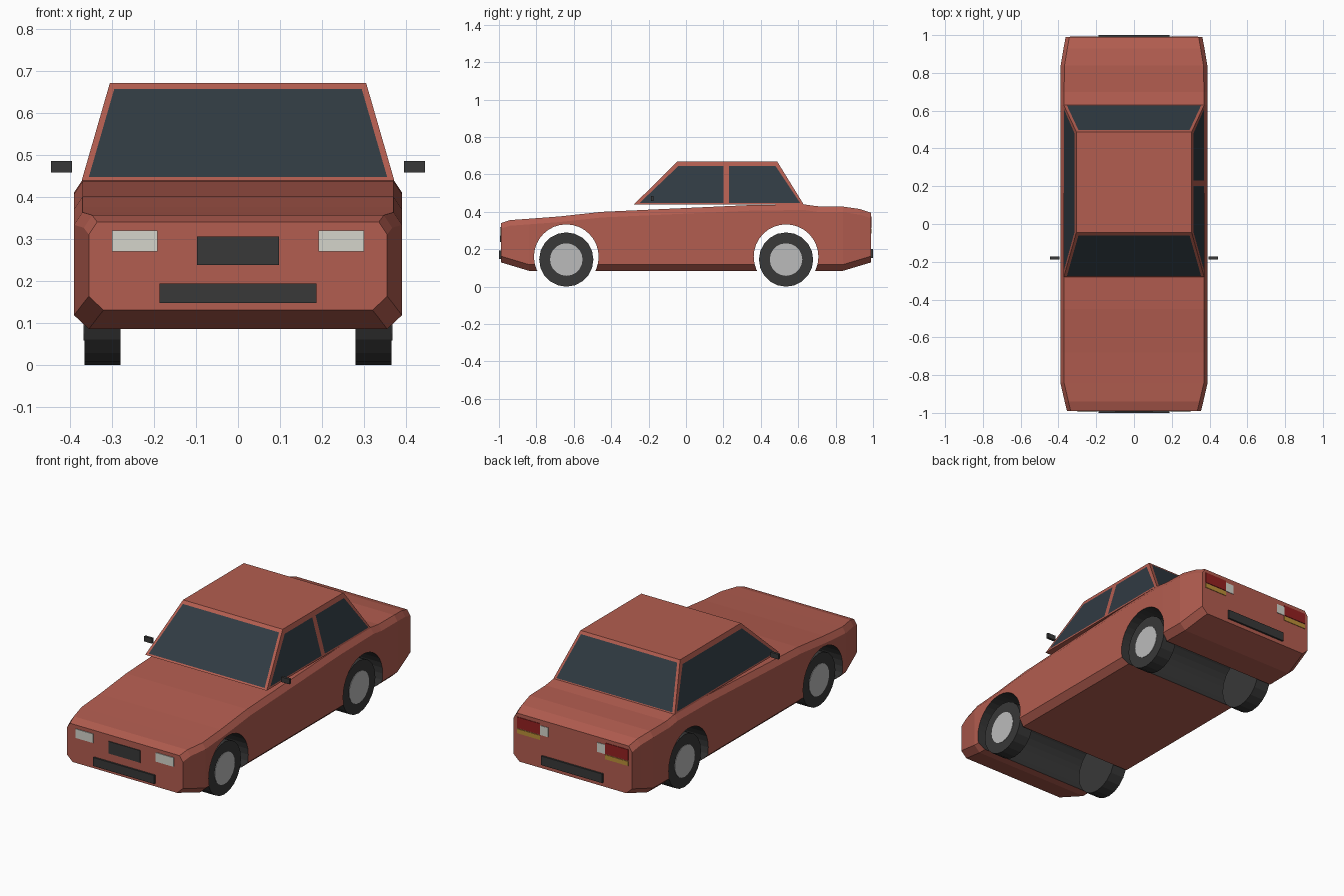
import bpy, bmesh, math
from mathutils import Vector

if "Cube" in bpy.data.objects:
    bpy.data.objects.remove(bpy.data.objects["Cube"])


def mat(name, *rgb):
    m = bpy.data.materials.new(name)
    m.diffuse_color = (*rgb, 1)
    m.use_nodes = True
    m.node_tree.nodes["Principled BSDF"].inputs["Base Color"].default_value = m.diffuse_color
    return m


PAINT = mat("paint", 0.45, 0.11, 0.08)
GLASS = mat("glass", 0.03, 0.043, 0.055)
DARK = mat("dark_trim", 0.04, 0.04, 0.04)
HUB = mat("hub_grey", 0.5, 0.5, 0.5)
LAMP = mat("lamp_white", 0.66, 0.66, 0.6)
RED = mat("lamp_red", 0.3, 0.015, 0.015)
AMBER = mat("lamp_amber", 0.5, 0.28, 0.04)


def mesh_object(name, verts, faces, material):
    me = bpy.data.meshes.new(name)
    me.from_pydata(verts, [], faces)
    bm = bmesh.new()
    bm.from_mesh(me)
    if len(faces) > 1:
        bmesh.ops.recalc_face_normals(bm, faces=bm.faces)
    bm.to_mesh(me)
    bm.free()
    me.materials.append(material)
    ob = bpy.data.objects.new(name, me)
    bpy.context.collection.objects.link(ob)
    return ob


def box(name, x0, x1, y0, y1, z0, z1, material):
    v = [(x, y, z) for x in (x0, x1) for y in (y0, y1) for z in (z0, z1)]
    f = [(0, 1, 3, 2), (4, 6, 7, 5), (0, 4, 5, 1), (2, 3, 7, 6), (0, 2, 6, 4), (1, 5, 7, 3)]
    return mesh_object(name, v, f, material)


def cylinder(name, x, y, z, radius, width, sides, material):
    bpy.ops.mesh.primitive_cylinder_add(vertices=sides, radius=radius, depth=width,
                                        location=(x, y, z), rotation=(0, math.pi / 2, 0))
    ob = bpy.context.object
    ob.name = name
    ob.data.materials.append(material)
    return ob


# Body: octagonal sections lofted from nose to tail (y, half width, top, bottom)
sections = [(-0.99, 0.355, 0.340, 0.13), (-0.94, 0.367, 0.356, 0.115), (-0.84, 0.39, 0.363, 0.085),
            (-0.68, 0.39, 0.375, 0.085), (-0.45, 0.39, 0.400, 0.085), (0.34, 0.39, 0.436, 0.085),
            (0.63, 0.39, 0.440, 0.085), (0.70, 0.39, 0.430, 0.085), (0.84, 0.388, 0.428, 0.085),
            (0.93, 0.373, 0.415, 0.112), (0.99, 0.362, 0.395, 0.13)]
verts, faces = [], []
for y, w, top, bot in sections:
    half = [(w - 0.035, bot), (w, bot + 0.033), (w, top - 0.03), (w - 0.02, top)]
    verts += [(x, y, z) for x, z in half] + [(-x, y, z) for x, z in reversed(half)]
n = len(sections)
for s in range(n - 1):
    for i in range(8):
        j = (i + 1) % 8
        faces.append((s * 8 + i, s * 8 + j, s * 8 + 8 + j, s * 8 + 8 + i))
faces += [tuple(range(8)), tuple(range(n * 8 - 8, n * 8))]
body = mesh_object("body", verts, faces, PAINT)
body.data.materials.append(DARK)

# Wheel arches cut straight through the body, lined dark
AXLES = {"front": -0.64, "rear": 0.535}
for end, y in AXLES.items():
    cutter = cylinder("arch_cutter", 0, y, 0.16, 0.173, 1.2, 32, DARK)
    cutter.hide_render = True
    mod = body.modifiers.new("arch", 'BOOLEAN')
    mod.operation, mod.solver, mod.object = 'DIFFERENCE', 'EXACT', cutter
    mod.material_mode = 'TRANSFER'
    bpy.context.view_layer.objects.active = body
    bpy.ops.object.modifier_apply(modifier=mod.name)
    bpy.data.objects.remove(cutter)

# Cabin: tapered block
ZB, ZT, WB, WT = 0.438, 0.67, 0.372, 0.305
base = [(-WB, -0.28, ZB), (WB, -0.28, ZB), (WB, 0.63, ZB), (-WB, 0.63, ZB)]
roof = [(-WT, -0.045, ZT), (WT, -0.045, ZT), (WT, 0.487, ZT), (-WT, 0.487, ZT)]
mesh_object("cabin", base + roof,
            [(0, 1, 2, 3), (4, 5, 6, 7)] + [(i, (i + 1) % 4, (i + 1) % 4 + 4, i + 4) for i in range(4)],
            PAINT)


# Windows: thin panes lying just proud of the cabin faces
def pane(name, pts):
    p = [Vector(q) for q in pts]
    nrm = (p[1] - p[0]).cross(p[3] - p[0]).normalized()
    mesh_object(name, [q + nrm * 0.002 for q in p], [(0, 1, 2, 3)], GLASS)


def along(a, b, z):
    return Vector(a).lerp(Vector(b), (z - ZB) / (ZT - ZB))


def end_window(name, left, right, low=0.445, high=0.655):
    inset = Vector((0.015 if left < right else -0.015, 0, 0))
    a, b = (0, 1) if left < right else (2, 3)
    pane(name, [along(base[a], roof[a], low) + inset, along(base[b], roof[b], low) - inset,
                along(base[b], roof[b], high) - inset, along(base[a], roof[a], high) + inset])


end_window("windshield", -1, 1)
end_window("rear_window", 1, -1)


def side_window(name, side, y0, y1, y2, y3, low=0.447, high=0.645):
    def x(z):
        return side * (WB + (WT - WB) * (z - ZB) / (ZT - ZB))
    pts = [(x(low), y0, low), (x(low), y1, low), (x(high), y2, high), (x(high), y3, high)]
    pane(name, pts if side > 0 else [pts[i] for i in (1, 0, 3, 2)])


side_window("right_front_window", 1, -0.248, 0.2, 0.2, -0.04)
side_window("right_rear_window", 1, 0.23, 0.61, 0.478, 0.23)
side_window("left_window", -1, -0.248, 0.61, 0.478, -0.04)

# Grille and bumper bars
box("grille", -0.097, 0.097, -0.994, -0.97, 0.238, 0.305, DARK)
box("front_bumper_bar", -0.187, 0.187, -1.0, -0.97, 0.147, 0.194, DARK)
box("rear_bumper_bar", -0.187, 0.187, 0.97, 1.0, 0.152, 0.202, DARK)

# Mirrored parts: lamps, side mirrors, wheels
for side, label in ((-1, "left"), (1, "right")):
    def pair(name, x0, x1, *rest):
        box(f"{label}_{name}", *sorted((side * x0, side * x1)), *rest)
    pair("headlight", 0.192, 0.3, -0.994, -0.97, 0.27, 0.32, LAMP)
    pair("tail_light", 0.2, 0.34, 0.97, 0.993, 0.315, 0.375, RED)
    pair("turn_light", 0.2, 0.34, 0.97, 0.993, 0.285, 0.31, AMBER)
    pair("reverse_light", 0.15, 0.2, 0.97, 0.993, 0.313, 0.365, LAMP)
    pair("side_mirror", 0.395, 0.445, -0.187, -0.173, 0.457, 0.485, DARK)
    for end, y in AXLES.items():
        cylinder(f"{label}_{end}_tire", side * 0.3225, y, 0.145, 0.145, 0.085, 20, DARK)
        cylinder(f"{label}_{end}_hub", side * 0.3425, y, 0.145, 0.087, 0.05, 20, HUB)
